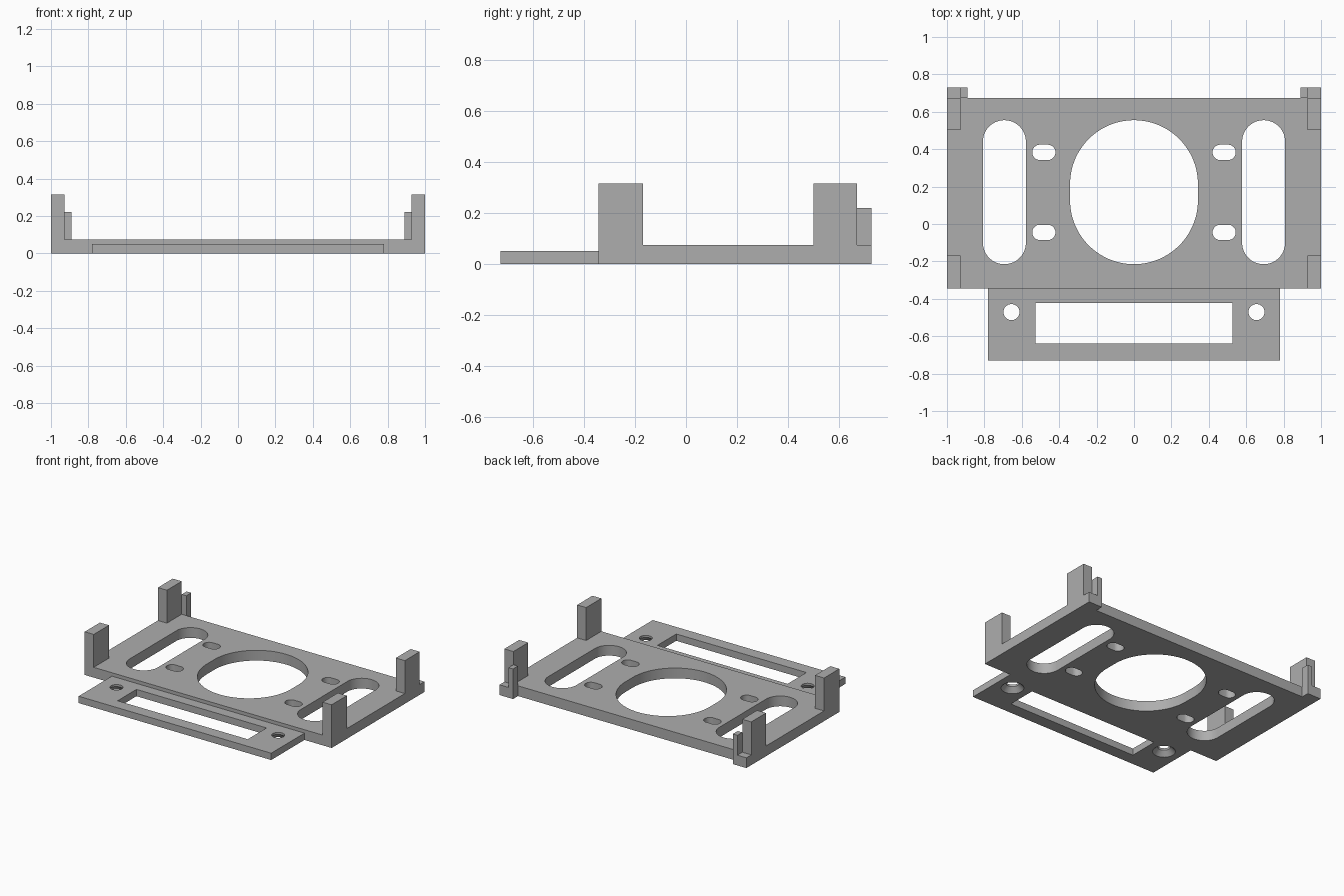
import bpy, bmesh, math

if "Cube" in bpy.data.objects:
    bpy.data.objects.remove(bpy.data.objects["Cube"])

grey = bpy.data.materials.new("plain grey")
grey.diffuse_color = (0.42, 0.42, 0.42, 1)
grey.use_nodes = True
grey.node_tree.nodes["Principled BSDF"].inputs["Base Color"].default_value = grey.diffuse_color


def loft(name, rings):
    """Closed solid through a stack of (outline, z) rings."""
    bm = bmesh.new()
    loops = [[bm.verts.new((x, y, z)) for x, y in pts] for pts, z in rings]
    n = len(loops[0])
    for a, b in zip(loops, loops[1:]):
        for i in range(n):
            j = (i + 1) % n
            bm.faces.new((a[i], a[j], b[j], b[i]))
    bm.faces.new(loops[0][::-1])
    bm.faces.new(loops[-1])
    bmesh.ops.recalc_face_normals(bm, faces=bm.faces)
    me = bpy.data.meshes.new(name)
    bm.to_mesh(me)
    bm.free()
    me.materials.append(grey)
    ob = bpy.data.objects.new(name, me)
    bpy.context.collection.objects.link(ob)
    return ob


def rect(x0, x1, y0, y1):
    xa, xb = min(x0, x1), max(x0, x1)
    return [(xa, y0), (xb, y0), (xb, y1), (xa, y1)]


def slot(cx, cy, r, dx=0, dy=0, n=64):
    """Rounded slot: a circle stretched by dx or dy each way from its centre."""
    pts = []
    for i in range(n):
        a = 2 * math.pi * (i + 0.5) / n
        c, s = math.cos(a), math.sin(a)
        pts.append((cx + r * c + math.copysign(dx, c), cy + r * s + math.copysign(dy, s)))
    return pts


def cut(ob, cutters):
    bpy.context.view_layer.objects.active = ob
    for c in cutters:
        m = ob.modifiers.new("cut", 'BOOLEAN')
        m.operation, m.solver, m.object = 'DIFFERENCE', 'EXACT', c
        bpy.ops.object.modifier_apply(modifier=m.name)
        bpy.data.objects.remove(c)
    bpy.ops.object.select_all(action='DESELECT')
    ob.select_set(True)
    bpy.ops.object.shade_smooth_by_angle(angle=math.radians(30))


def hole(pts):
    return loft("hole_cutter", [(pts, -0.1), (pts, 0.2)])


T = 0.075            # base plate thickness
F = 0.05             # flange thickness
Y0, Y1, Y2 = -0.345, 0.673, 0.73

# Base plate with two rear corner tabs
half = [(1, Y0), (1, Y2), (0.89, Y2), (0.89, Y1)]
outline = half + [(-x, y) for x, y in reversed(half)]
plate = loft("base_plate", [(outline, 0), (outline, T)])

# Central opening, side slots and four small mounting slots
cutters = [hole(slot(0, 0.17, 0.342, dy=0.043, n=96))]
for s in (-1, 1):
    cutters.append(hole(slot(s * 0.693, 0.17, 0.115, dy=0.27)))
    for y in (0.383, -0.045):
        cutters.append(hole(slot(s * 0.482, y, 0.041, dx=0.021, n=40)))
cut(plate, cutters)

# Thin front flange with a window and two holes countersunk from below
f_out = rect(-0.78, 0.78, -Y2, Y0) if Y2 < 0 else rect(-0.78, 0.78, -0.73, Y0)
flange = loft("front_flange", [(f_out, 0), (f_out, F)])
cutters = [hole(rect(-0.527, 0.527, -0.64, -0.422))]
for s in (-1, 1):
    ring = lambda r: slot(s * 0.655, -0.471, r, n=40)
    cutters.append(loft("countersink_cutter", [
        (ring(0.085), -0.01), (ring(0.043), 0.035), (ring(0.043), 0.1)]))
cut(flange, cutters)

# Corner posts and the low rear stops beside them
for s, side in ((-1, "left"), (1, "right")):
    for name, x0, x1, y0, y1, top in (
            ("front_post", 1, 0.927, Y0, -0.169, 0.316),
            ("rear_post", 1, 0.927, 0.502, Y1, 0.316),
            ("rear_stop", 0.927, 0.89, Y1, Y2, 0.22)):
        pts = rect(s * x0, s * x1, y0, y1)
        loft(f"{side}_{name}", [(pts, T), (pts, top)])
